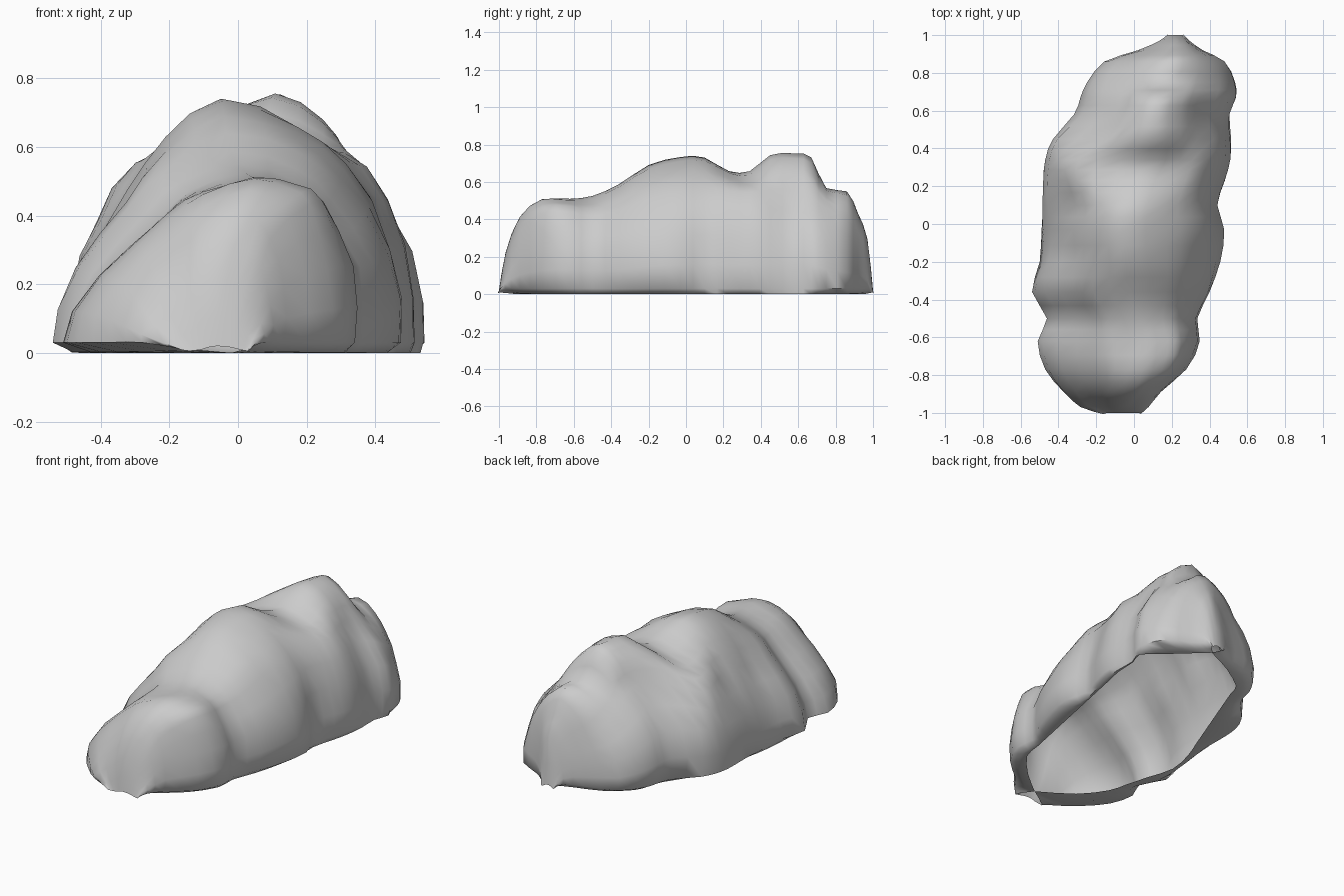
import bpy
import bmesh
import math
from mathutils import Vector, noise

old = bpy.data.objects.get("Cube")
if old:
    bpy.data.objects.remove(old)

# Stations along the boulder:
# y, left edge, left shoulder height, crown x, crown height, right edge, right shoulder height
STATIONS = [
    (-1.0, -.16, .01, -.06, .02, .03, .01),
    (-.965, -.28, .14, -.06, .22, .07, .15),
    (-.89, -.37, .3, 0, .41, .13, .33),
    (-.77, -.47, .39, .05, .51, .27, .43),
    (-.62, -.51, .4, .06, .515, .34, .44),
    (-.5, -.46, .4, .02, .525, .33, .42),
    (-.36, -.54, .42, -.02, .585, .4, .45),
    (-.2, -.5, .44, -.04, .69, .45, .51),
    (-.03, -.49, .47, -.05, .735, .475, .55),
    (.1, -.48, .48, -.04, .73, .44, .56),
    (.23, -.48, .49, 0, .66, .48, .55),
    (.34, -.47, .48, .07, .655, .51, .54),
    (.45, -.42, .53, .1, .745, .515, .56),
    (.58, -.3, .55, .11, .75, .505, .55),
    (.67, -.27, .52, .13, .73, .54, .52),
    (.75, -.24, .45, .16, .57, .535, .46),
    (.86, -.15, .36, .19, .545, .48, .4),
    (.92, .03, .28, .21, .43, .36, .33),
    (.97, .14, .2, .22, .29, .29, .22),
    (1.0, .18, .01, .22, .02, .26, .01),
]

# Per side, keyed along y: where the shoulder and flank sit between crown (0)
# and edge (1), and the x of the open rim underneath
LEFT = {
    "shoulder": [(-.9, .46), (-.6, .48), (-.3, .58), (.1, .6), (.33, .83),
                 (.48, .5), (.7, .5), (.9, .65)],
    "flank": [(-.6, .82), (-.3, .88), (.3, .95)],
    "rim": [(-.9, -.02), (-.71, -.31), (-.15, -.47), (.79, -.11), (.95, .22)],
}
RIGHT = {
    "shoulder": [(-.3, .7), (.38, .68), (.5, .5), (.7, .52), (.85, .68)],
    "flank": [(-.6, .97), (.3, .95), (.6, .92)],
    "rim": [(-.9, -.02), (-.67, .26), (.66, .53), (.95, .22)],
}


def lookup(keys, y):
    """Straight-line interpolation through (y, value) keys, held at the ends."""
    if y <= keys[0][0]:
        return keys[0][1]
    for (y0, v0), (y1, v1) in zip(keys, keys[1:]):
        if y <= y1:
            return v0 + (v1 - v0) * (y - y0) / (y1 - y0)
    return keys[-1][1]


def half_section(side, y, edge, shoulder, crown, top):
    """Points from the tucked-in rim up to just before the crown."""
    def at(t, z):
        return Vector((crown + (edge - crown) * t, y, z))
    rim = at(min(.97, (lookup(side["rim"], y) - crown) / (edge - crown)), 0)
    rim.y = max(-.9, min(.95, y))
    t = lookup(side["shoulder"], y)
    return [rim,
            at(1, min(.03, shoulder)),
            at(lookup(side["flank"], y), shoulder * .57),
            at(t, shoulder),
            at(t * .62, top - (top - shoulder) * .4)]


def section(y, left, left_z, crown, top, right, right_z):
    a = half_section(LEFT, y, left, left_z, crown, top)
    b = half_section(RIGHT, y, right, right_z, crown, top)
    return a + [Vector((crown, y, top))] + b[::-1]


def refine(points):
    """Insert one smoothly interpolated point between each neighbouring pair."""
    out = []
    last = len(points) - 1
    for i in range(last):
        p, q = points[i], points[i + 1]
        before, after = points[max(i - 1, 0)], points[min(i + 2, last)]
        out += [p, (p + q) * .5625 - (before + after) * .0625]
    return out + [points[-1]]


# Refine across each section, then along the length
rows = [refine(section(*s)) for s in STATIONS]
columns = [refine(list(c)) for c in zip(*rows)]

# Open shell of quads with mild weathering
bm = bmesh.new()
grid = []
for column in columns:
    line = []
    for p in column:
        p = p.copy()
        weather = noise.noise(p * 5) * .02 * min(1, max(0, p.z) * 4)
        p.x += weather * (1 if p.x > 0 else -1)
        p.z = max(0, p.z + weather * .5)
        line.append(bm.verts.new(p))
    grid.append(line)
for a, b in zip(grid, grid[1:]):
    for i in range(len(a) - 1):
        bm.faces.new((a[i], b[i], b[i + 1], a[i + 1]))
bmesh.ops.remove_doubles(bm, verts=bm.verts, dist=.002)
bmesh.ops.recalc_face_normals(bm, faces=bm.faces)
if sum(f.normal.z for f in bm.faces) < 0:
    bmesh.ops.reverse_faces(bm, faces=bm.faces)

mesh = bpy.data.meshes.new("boulder")
bm.to_mesh(mesh)
bm.free()
boulder = bpy.data.objects.new("boulder", mesh)
bpy.context.collection.objects.link(boulder)

# Stone colour
stone = bpy.data.materials.new("stone grey")
stone.use_nodes = True
colour = (.6, .6, .6, 1)
stone.diffuse_color = colour
stone.node_tree.nodes["Principled BSDF"].inputs["Base Color"].default_value = colour
mesh.materials.append(stone)

bpy.ops.object.select_all(action="DESELECT")
boulder.select_set(True)
bpy.context.view_layer.objects.active = boulder
bpy.ops.object.shade_smooth_by_angle(angle=math.radians(60))
